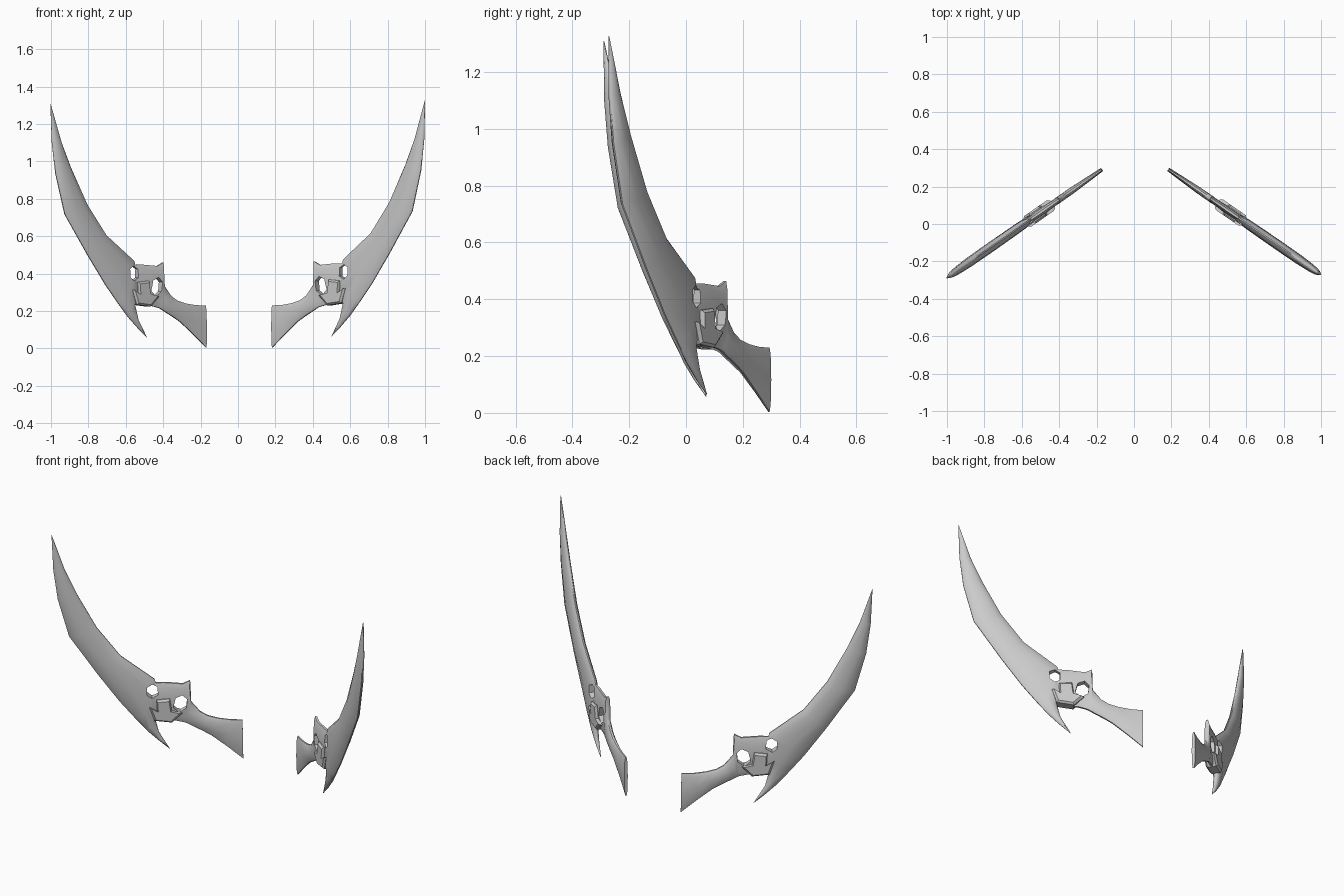
import bpy, bmesh, math
from mathutils import Vector

if "Cube" in bpy.data.objects:
    bpy.data.objects.remove(bpy.data.objects["Cube"], do_unlink=True)

GREY = (0.6, 0.6, 0.6)
mat = bpy.data.materials.new("plain grey")
mat.use_nodes = True
mat.diffuse_color = (*GREY, 1)
mat.node_tree.nodes["Principled BSDF"].inputs["Base Color"].default_value = (*GREY, 1)

# Each blade stands in its own upright plane: side, root x, root y, turn, tilt
SIDES = {"left": (1, 0.183, 0.292, 34.6, 0.0),
         "right": (-1, 0.170, 0.292, 34.9, 1.0)}
ROOT_X, SPREAD = 0.183, 0.823


def place(side, x, w, z):
    """Put a profile point (x, z) with sideways offset w into the blade's plane."""
    sign, rx, ry, turn, tilt = SIDES[side]
    u = (x - ROOT_X) / SPREAD
    a, t = math.radians(turn), math.radians(tilt)
    u, z = u * math.cos(t) + z * math.sin(t), z * math.cos(t) - u * math.sin(t)
    return Vector((sign * (rx + u * math.cos(a) + w * math.sin(a)),
                   ry - u * math.sin(a) + w * math.cos(a), z))


def finish(name, bm):
    bmesh.ops.remove_doubles(bm, verts=bm.verts, dist=0.0004)
    bmesh.ops.recalc_face_normals(bm, faces=bm.faces)
    mesh = bpy.data.meshes.new(name)
    bm.to_mesh(mesh)
    bm.free()
    mesh.materials.append(mat)
    ob = bpy.data.objects.new(name, mesh)
    bpy.context.collection.objects.link(ob)
    return ob


def smooth(ob, angle):
    bpy.ops.object.select_all(action='DESELECT')
    ob.select_set(True)
    bpy.context.view_layer.objects.active = ob
    bpy.ops.object.shade_smooth_by_angle(angle=math.radians(angle))


def loft(name, side, stations, section):
    """Skin lens-shaped sections between two edges: (x, z, x, z, half thickness)."""
    bm = bmesh.new()
    rings = []
    for x0, z0, x1, z1, half in stations:
        pts = [(t, h) for t, h in section] + [(t, -h) for t, h in reversed(section)]
        rings.append([bm.verts.new(place(side, x0 + (x1 - x0) * t, half * h,
                                         z0 + (z1 - z0) * t)) for t, h in pts])
    n = len(rings[0])
    for a, b in zip(rings, rings[1:]):
        for i in range(n):
            j = (i + 1) % n
            bm.faces.new((a[i], a[j], b[j], b[i]))
    bm.faces.new(rings[0])
    bm.faces.new(rings[-1])
    return finish(name, bm)


def plate(name, side, outline, layers):
    """Stack copies of an outline: (sideways offset, scale about its middle)."""
    bm = bmesh.new()
    cx = sum(p[0] for p in outline) / len(outline)
    cz = sum(p[1] for p in outline) / len(outline)
    rings = [[bm.verts.new(place(side, cx + (x - cx) * s, w, cz + (z - cz) * s))
              for x, z in outline] for w, s in layers]
    n = len(outline)
    for a, b in zip(rings, rings[1:]):
        for i in range(n):
            j = (i + 1) % n
            bm.faces.new((a[i], a[j], b[j], b[i]))
    bm.faces.new(rings[0])
    bm.faces.new(rings[-1])
    return finish(name, bm)


def cut(ob, cutters):
    for c in cutters:
        mod = ob.modifiers.new("hole", 'BOOLEAN')
        mod.object, mod.operation, mod.solver = c, 'DIFFERENCE', 'EXACT'
    dg = bpy.context.evaluated_depsgraph_get()
    mesh = bpy.data.meshes.new_from_object(ob.evaluated_get(dg))
    ob.modifiers.clear()
    ob.data = mesh


BLADE_SECTION = [(0, 0.12), (0.1, 0.6), (0.4, 1), (0.75, 0.85), (0.93, 0.5), (1, 0.12)]
BRACKET_SECTION = [(0, 0.3), (0.12, 0.75), (0.5, 1), (0.88, 0.75), (1, 0.3)]

# Outer edge, inner edge, half thickness, from the tip down to the fang
BLADE = [(1.0, 1.326, 0.999, 1.325, 0.002), (0.995, 1.12, 0.945, 1.12, 0.017),
         (0.978, 0.95, 0.895, 0.98, 0.022), (0.932, 0.733, 0.81, 0.78, 0.026),
         (0.81, 0.508, 0.71, 0.615, 0.027), (0.717, 0.348, 0.563, 0.475, 0.026),
         (0.655, 0.255, 0.53, 0.33, 0.025), (0.60, 0.176, 0.565, 0.25, 0.02),
         (0.548, 0.115, 0.548, 0.165, 0.013), (0.50, 0.064, 0.501, 0.066, 0.002)]

# Lower edge, upper edge, half thickness, from the flared end into the blade
BRACKET = [(0.183, 0.004, 0.183, 0.23, 0.010), (0.25, 0.075, 0.235, 0.232, 0.013),
           (0.32, 0.144, 0.29, 0.242, 0.016), (0.36, 0.173, 0.335, 0.258, 0.018),
           (0.395, 0.196, 0.368, 0.283, 0.018), (0.425, 0.217, 0.405, 0.34, 0.018),
           (0.435, 0.222, 0.408, 0.465, 0.018), (0.47, 0.232, 0.44, 0.446, 0.02),
           (0.53, 0.236, 0.52, 0.455, 0.02), (0.575, 0.25, 0.575, 0.455, 0.016)]

# Clasp with a small claw
CLASP = [(0.445, 0.283), (0.49, 0.297), (0.498, 0.368), (0.556, 0.362),
         (0.553, 0.295), (0.588, 0.322), (0.566, 0.242), (0.49, 0.23)]

HOLES = [[(0.55, 0.432), (0.573, 0.449), (0.597, 0.434), (0.597, 0.39),
          (0.576, 0.37), (0.55, 0.386)],
         [(0.422, 0.36), (0.442, 0.385), (0.472, 0.37), (0.484, 0.315),
          (0.458, 0.284), (0.427, 0.31)]]

for side in SIDES:
    blade = loft(side + "_blade", side, BLADE, BLADE_SECTION)
    bracket = loft(side + "_handle_bracket", side, BRACKET, BRACKET_SECTION)
    clasp = plate(side + "_clasp", side, CLASP,
                  [(-0.034, 0.85), (-0.024, 1), (0.024, 1), (0.034, 0.85)])
    cutters = [plate("hole_cutter", side, h, [(-0.1, 1), (0.1, 1)]) for h in HOLES]
    for part in (blade, bracket):
        cut(part, cutters)
    for c in cutters:
        bpy.data.objects.remove(c, do_unlink=True)
    smooth(blade, 40)
    smooth(bracket, 40)
    smooth(clasp, 30)
